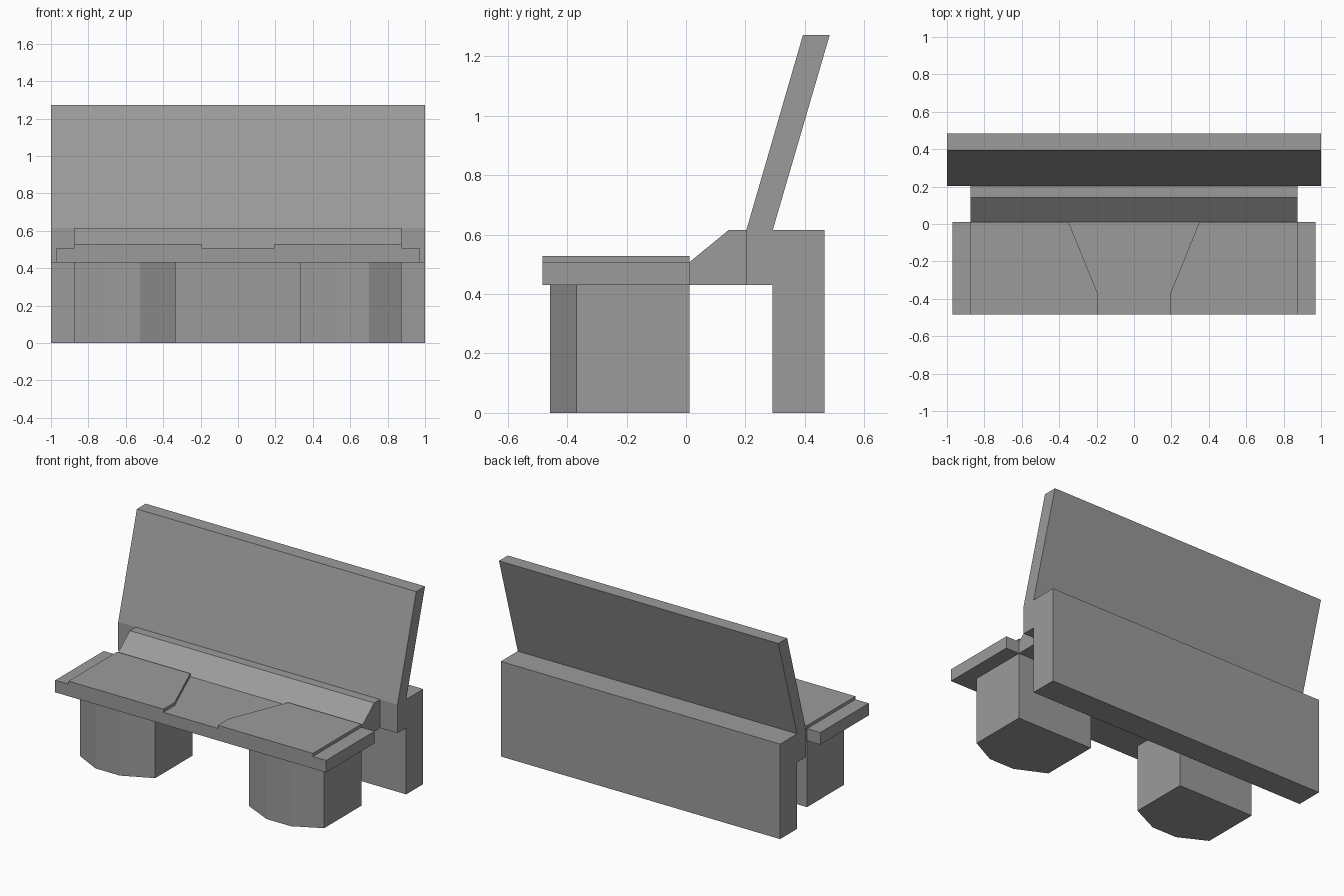
import bpy, bmesh
from mathutils import Vector

if "Cube" in bpy.data.objects:
    bpy.data.objects.remove(bpy.data.objects["Cube"])

# Dark grey finish shared by every part
finish = bpy.data.materials.new("dark_grey")
finish.diffuse_color = (0.33, 0.33, 0.33, 1)
finish.use_nodes = True
finish.node_tree.nodes["Principled BSDF"].inputs["Base Color"].default_value = finish.diffuse_color


def prism(name, points, vec):
    """Extrude a closed outline of 3D points along vec into a solid."""
    bm = bmesh.new()
    face = bm.faces.new([bm.verts.new(p) for p in points])
    new = bmesh.ops.extrude_face_region(bm, geom=[face])["geom"]
    verts = [g for g in new if isinstance(g, bmesh.types.BMVert)]
    bmesh.ops.translate(bm, verts=verts, vec=Vector(vec))
    bmesh.ops.recalc_face_normals(bm, faces=bm.faces[:])
    mesh = bpy.data.meshes.new(name)
    bm.to_mesh(mesh)
    bm.free()
    mesh.materials.append(finish)
    obj = bpy.data.objects.new(name, mesh)
    bpy.context.collection.objects.link(obj)
    return obj


def side_profile(name, yz, half_width):
    """Side outline spanning the bench symmetrically about x = 0."""
    return prism(name, [(-half_width, y, z) for y, z in yz], (2 * half_width, 0, 0))


def plan_pair(name, xy, z0, z1):
    """Plan outline raised from z0 to z1, built on both sides."""
    for side, s in (("right", 1), ("left", -1)):
        prism(f"{name}_{side}", [(s * x, y, z0) for x, y in xy], (0, 0, z1 - z0))


# Rear base with its front overhang
side_profile("rear_base", [(0.292, 0), (0.466, 0), (0.466, 0.615), (0.203, 0.615),
                           (0.203, 0.43), (0.292, 0.43)], 1.0)

# Leaning backrest
side_profile("backrest", [(0.203, 0.615), (0.292, 0.615), (0.484, 1.273), (0.394, 1.273)], 1.0)

# Sloped filler between seat and backrest
side_profile("seat_wedge", [(0.012, 0.43), (0.203, 0.43), (0.203, 0.615),
                            (0.143, 0.615), (0.012, 0.508)], 0.875)

# Seat slab
side_profile("seat", [(-0.484, 0.43), (0.012, 0.43), (0.012, 0.508), (-0.484, 0.508)], 0.97)

# Raised seat pads
plan_pair("seat_pad", [(0.195, -0.484), (0.875, -0.484), (0.875, 0.012),
                       (0.35, 0.012), (0.195, -0.37)], 0.508, 0.528)

# Front legs with faceted fronts
plan_pair("front_leg", [(0.335, 0.012), (0.335, -0.368), (0.525, -0.458),
                        (0.70, -0.458), (0.875, -0.368), (0.875, 0.012)], 0, 0.43)
